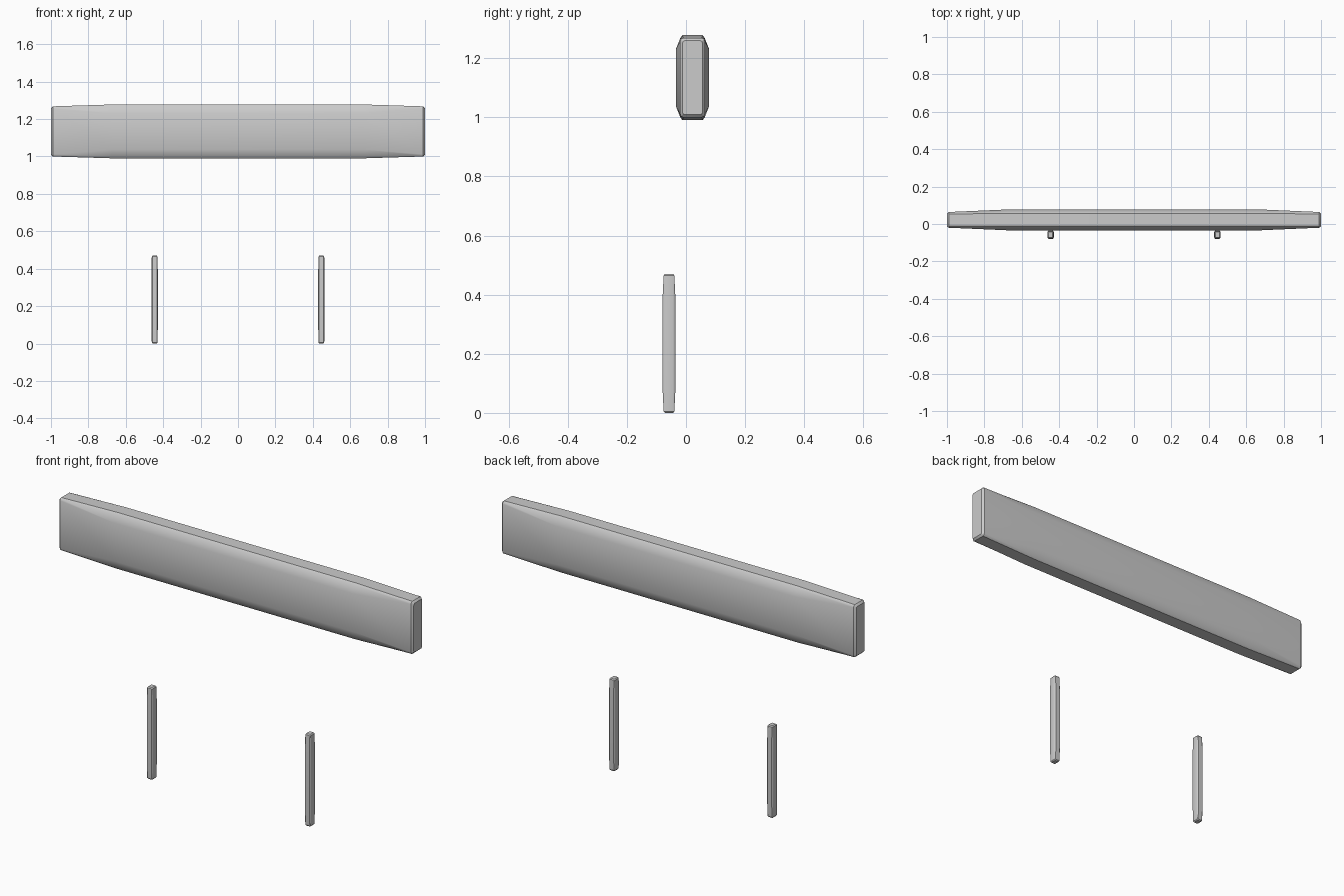
import bpy, bmesh, math
from mathutils import Matrix, Vector

cube = bpy.data.objects.get("Cube")
if cube:
    bpy.data.objects.remove(cube, do_unlink=True)

grey = bpy.data.materials.new("plain grey")
grey.use_nodes = True
colour = (0.6, 0.6, 0.6, 1)
grey.diffuse_color = colour
grey.node_tree.nodes["Principled BSDF"].inputs["Base Color"].default_value = colour


def section(quarter):
    """Mirror a quarter outline (from side to top) into a full ring."""
    q = list(quarter)
    ring = q + [(-a, b) for a, b in reversed(q)]
    return ring + [(-a, -b) for a, b in ring]


def tapered_bar(name, stations, matrix):
    """Loft symmetric sections along local x; stations run from centre to tip."""
    bm = bmesh.new()
    full = [(-x, q) for x, q in reversed(stations)] + stations
    rings = [[bm.verts.new((x, a, b)) for a, b in section(q)] for x, q in full]
    for r, s in zip(rings, rings[1:]):
        for i in range(len(r)):
            j = (i + 1) % len(r)
            bm.faces.new((r[i], r[j], s[j], s[i]))
    bm.faces.new(rings[0])
    bm.faces.new(rings[-1])
    bmesh.ops.recalc_face_normals(bm, faces=bm.faces)
    bm.transform(matrix)
    mesh = bpy.data.meshes.new(name)
    bm.to_mesh(mesh)
    bm.free()
    mesh.materials.append(grey)
    obj = bpy.data.objects.new(name, mesh)
    bpy.context.collection.objects.link(obj)
    bpy.ops.object.select_all(action="DESELECT")
    obj.select_set(True)
    bpy.context.view_layer.objects.active = obj
    bpy.ops.object.shade_smooth_by_angle(angle=math.radians(30))


# Long top board with rounded edges and tapering ends
tapered_bar("top_board", [
    (0.67, [(0.056, 0.097), (0.041, 0.135), (0.034, 0.144)]),
    (0.99, [(0.042, 0.122), (0.039, 0.131), (0.032, 0.134)]),
    (1.00, [(0.034, 0.116), (0.032, 0.122), (0.027, 0.125)]),
], Matrix.Translation((0, 0.022, 1.134)))

# Pair of slim upright posts
upright = Matrix.Rotation(math.radians(-90), 4, "Y")
for side, x in (("right", -0.446), ("left", 0.446)):
    tapered_bar(side + "_post", [
        (0.160, [(0.0215, 0.012), (0.018, 0.0155), (0.014, 0.017)]),
        (0.230, [(0.018, 0.012), (0.017, 0.014), (0.014, 0.015)]),
        (0.235, [(0.014, 0.009), (0.013, 0.010), (0.011, 0.011)]),
    ], Matrix.Translation(Vector((x, -0.0575, 0.235))) @ upright)
